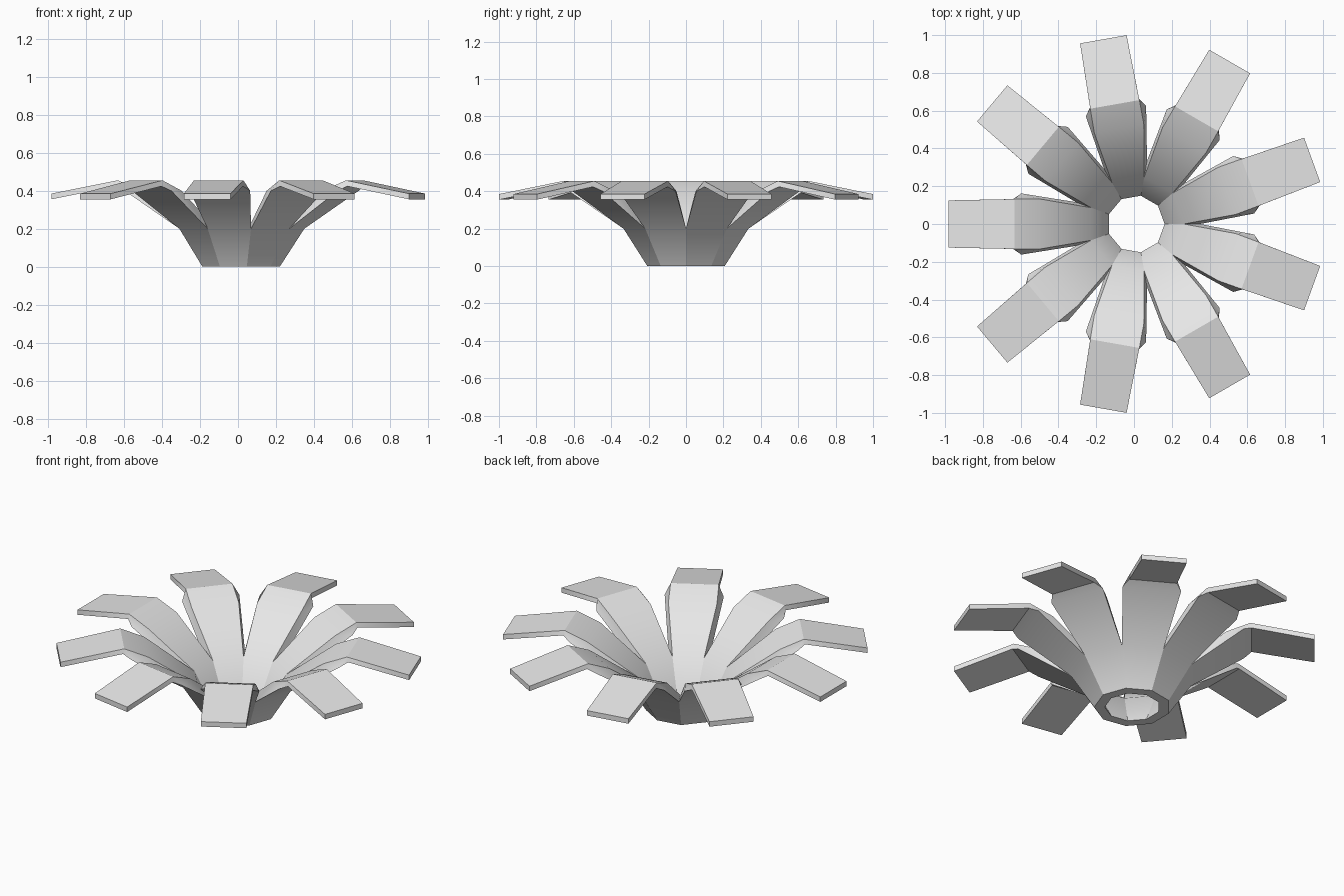
import bpy, bmesh, math

if "Cube" in bpy.data.objects:
    bpy.data.objects.remove(bpy.data.objects["Cube"])

N = 9            # petals
CX = 0.01        # small shift so the bounding box is centred
STEP = 2 * math.pi / N

grey = bpy.data.materials.new("light grey")
grey.diffuse_color = (0.8, 0.8, 0.8, 1)
grey.use_nodes = True
grey.node_tree.nodes["Principled BSDF"].inputs["Base Color"].default_value = grey.diffuse_color

bm = bmesh.new()


def ring(radius, z):
    return [bm.verts.new((CX + radius * math.cos(i * STEP),
                          radius * math.sin(i * STEP), z)) for i in range(N)]


def row(ang, r, half, z):
    """Pair of points across a petal, at distance r along direction ang."""
    c, s = math.cos(ang), math.sin(ang)
    return [bm.verts.new((CX + r * c - t * s, r * s + t * c, z))
            for t in (-half, half)]


# central cup: open nine-sided wall
out0, out1 = ring(0.21, 0), ring(0.339, 0.2)
in0, in1 = ring(0.152, 0), ring(0.253, 0.2)

# petal rows after the cup rim: (distance, half width, height)
outer = [(0.607, 0.162, 0.40), (0.65, 0.132, 0.424), (0.993, 0.125, 0.355)]
inner = [(0.512, 0.133, 0.40), (0.643, 0.132, 0.455), (0.993, 0.125, 0.385)]

for i in range(N):
    j = (i + 1) % N
    bm.faces.new((out0[i], out0[j], out1[j], out1[i]))
    bm.faces.new((in0[i], in1[i], in1[j], in0[j]))
    bm.faces.new((out0[i], in0[i], in0[j], out0[j]))
    # petal: top, underside and side faces
    a = (i + 0.5) * STEP
    po, pi = [out1[i], out1[j]], [in1[i], in1[j]]
    for o, n in zip(outer, inner):
        o, n = row(a, *o), row(a, *n)
        bm.faces.new((po[0], po[1], o[1], o[0]))
        bm.faces.new((pi[1], pi[0], n[0], n[1]))
        bm.faces.new((po[0], o[0], n[0], pi[0]))
        bm.faces.new((po[1], pi[1], n[1], o[1]))
        po, pi = o, n
    bm.faces.new((po[0], po[1], pi[1], pi[0]))

bmesh.ops.recalc_face_normals(bm, faces=bm.faces[:])
mesh = bpy.data.meshes.new("petal_bowl")
bm.to_mesh(mesh)
bm.free()
mesh.materials.append(grey)
obj = bpy.data.objects.new("petal_bowl", mesh)
bpy.context.collection.objects.link(obj)
bpy.context.view_layer.objects.active = obj
obj.select_set(True)
bpy.ops.object.shade_smooth_by_angle(angle=math.radians(33.3))
